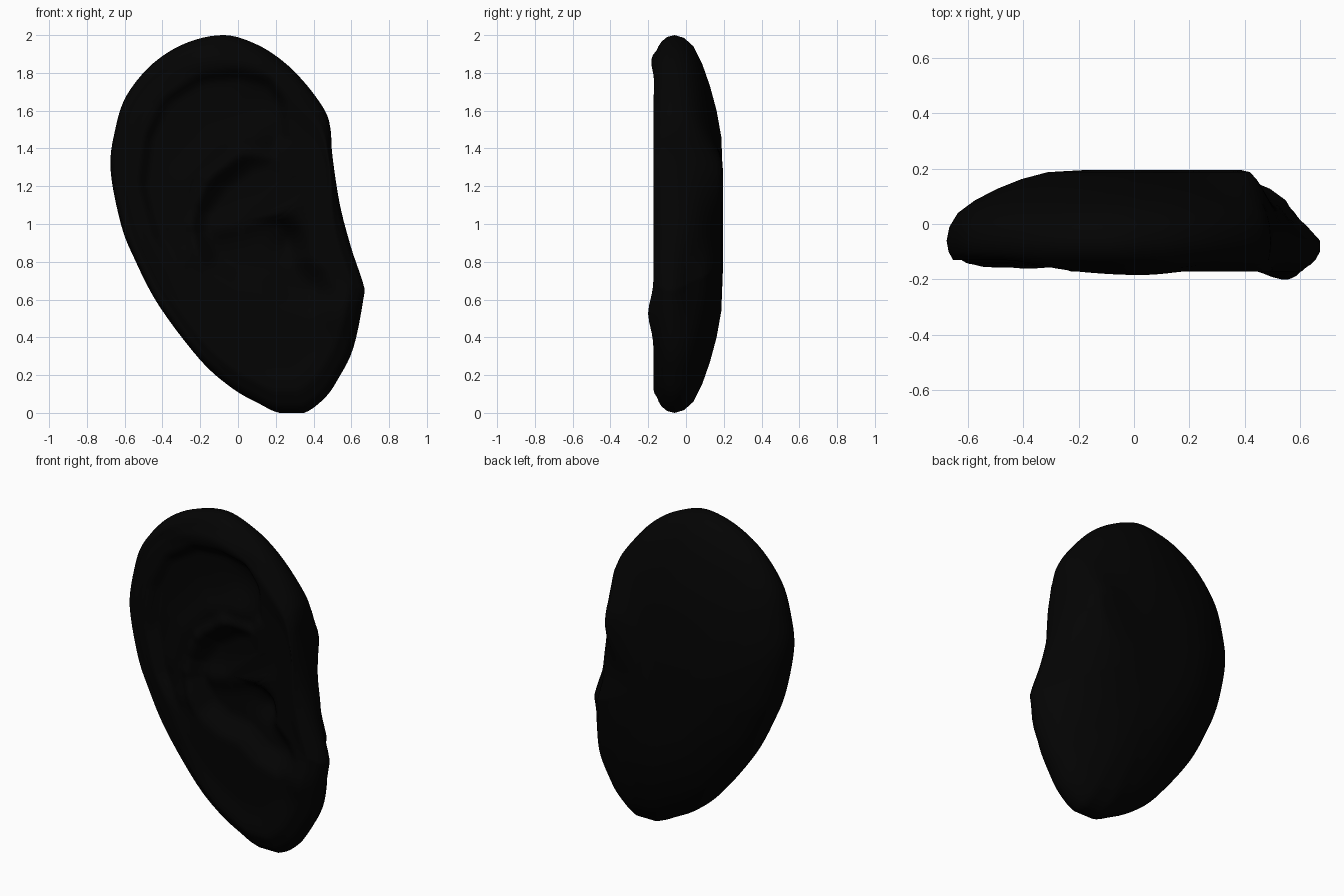
import bpy, bmesh, math
from mathutils import Vector
from mathutils.geometry import intersect_point_line, interpolate_bezier

cube = bpy.data.objects.get("Cube")
if cube:
    bpy.data.objects.remove(cube, do_unlink=True)

# Silhouette, fold edges and ridge lines, all as (x, z)
OUTLINE = [(-.07, 2), (.1, 1.95), (.24, 1.86), (.36, 1.74), (.46, 1.6), (.49, 1.5),
           (.5, 1.36), (.54, 1.1), (.6, .88), (.67, .68), (.67, .6), (.61, .34),
           (.53, .18), (.46, .08), (.35, 0), (.22, 0), (.11, .05), (-.03, .13),
           (-.2, .28), (-.42, .57), (-.55, .82), (-.62, 1), (-.675, 1.29),
           (-.65, 1.5), (-.59, 1.68), (-.45, 1.85), (-.27, 1.96)]
HELIX_EDGE = [(-.25, .6), (-.44, .92), (-.52, 1.2), (-.49, 1.46), (-.4, 1.66),
              (-.2, 1.79), (0, 1.81), (.17, 1.77), (.25, 1.65), (.27, 1.45),
              (.2, 1.36), (0, 1.38), (-.17, 1.24), (-.25, 1), (-.2, .75)]
CONCHA_EDGE = [(.22, 1.4), (.05, 1.36), (-.12, 1.25), (-.23, 1.08), (-.24, .95),
               (-.16, .77), (-.02, .69), (.12, .67), (.24, .58), (.38, .54),
               (.5, .62), (.45, .73), (.36, .82), (.34, .97), (.27, 1.06), (.27, 1.25)]
ANTIHELIX = [(-.27, .85), (-.32, 1.02), (-.26, 1.23), (-.1, 1.4), (.08, 1.45)]
CRUS = [(.24, 1.08), (.12, 1.04), (.0, 1), (-.1, .98)]


def smooth(t):
    t = max(0, min(1, t))
    return t * t * (3 - 2 * t)


def distance(p, line, closed=False):
    """Shortest distance from p to a polyline."""
    ends = line[1:] + line[:1] if closed else line[1:]
    best = 9
    for a, b in zip(line, ends):
        a, b = Vector(a), Vector(b)
        t = intersect_point_line(p, a, b)[1]
        best = min(best, (p - a.lerp(b, max(0, min(1, t)))).length)
    return best


def inside_depth(p, poly):
    """Distance to the edge, positive within the polygon."""
    inside = False
    for (ax, az), (bx, bz) in zip(poly, poly[1:] + poly[:1]):
        if (az > p.y) != (bz > p.y) and p.x < ax + (p.y - az) * (bx - ax) / (bz - az):
            inside = not inside
    d = distance(p, poly, True)
    return d if inside else -d


def bump(d, width):
    return math.exp(-(d / width) ** 2)


def relief(p):
    """How far the front surface sinks (+y) at p."""
    sink = .045 * smooth((inside_depth(p, HELIX_EDGE) + .02) / .07) * smooth((p.y - .6) / .35)
    # The bowl rises gently towards the root of the rim
    bowl = .08 * smooth((inside_depth(p, CONCHA_EDGE) + .04) / .14)
    sink += bowl * (1 - .8 * smooth((p.x + .05) / .35) * smooth((p.y - .98) / .12))
    sink -= .035 * bump(distance(p, ANTIHELIX), .09)
    sink -= .03 * bump(distance(p, CRUS), .07)
    sink += .04 * bump((p - Vector((.27, .89))).length, .08)    # ear canal
    sink += .015 * bump((p - Vector((.12, 1.64))).length, .11)  # upper hollow
    sink -= .012 * bump(p.y - 1.86, .06)                        # rolled top of the rim
    sink = max(sink, -.015)
    return sink - .03 * bump((p - Vector((.53, .53))).length, .1)   # front flap


def ring_point(q, s, y):
    """Outline point q drawn in to scale s: a steep wall at the root, a thin flap below."""
    side = smooth(q.x / .3)
    root = side * bump(q.y - 1.32, .27)
    flap = side * bump(q.y - .68, .22)
    s = 1 - (1 - s) * (1 - .68 * root)
    s -= .1 * flap * bump(y - .03, .06)
    return centre + (q - centre) * s


def front_depth(q, p, s):
    """Extra depth on the front: the folds, and a rounder edge along the left of the sheet."""
    rounding = .028 * smooth(-q.x / .5) * bump(s - .88, .08)
    return relief(p) * smooth((1 - s) / .06) + rounding


# Rings from the middle of the back, round the rim, to the middle of the front
FRONT_STEPS = 44
rings = [(.25, .195), (.46, .187), (.6, .162), (.73, .127), (.85, .085),
         (.94, .04), (.985, -.01), (1, -.06), (.99, -.1), (.965, -.13)]
back_count = len(rings)
for i in range(FRONT_STEPS):
    s = .94 * (1 - i / FRONT_STEPS)
    y = -.145 - .027 * smooth((.94 - s) / .06) + .015 * smooth((.87 - s) / .15)
    rings.append((s, y))

# Rounded outline through the silhouette points
centre = Vector((0, 1))
points = [Vector(p) for p in OUTLINE]
total = len(points)
loop = []
for i in range(total):
    before, a, b, after = (points[(i + k) % total] for k in (-1, 0, 1, 2))
    curve = interpolate_bezier(a, a + (b - before) / 6, b - (after - a) / 6, b, 6)
    loop += [Vector((p.x, max(0, min(2, p.y)))) for p in curve[:-1]]

bm = bmesh.new()
levels = []
for n, (s, y) in enumerate(rings):
    level = []
    for q in loop:
        p = ring_point(q, s, y)
        depth = y + (front_depth(q, p, s) if n >= back_count else 0)
        level.append(bm.verts.new((p.x, depth, p.y)))
    levels.append(level)
count = len(loop)
for low, high in zip(levels, levels[1:]):
    for i in range(count):
        j = (i + 1) % count
        bm.faces.new((low[i], low[j], high[j], high[i]))

# Close the back flat and gather the innermost front ring to one point
bm.faces.new(levels[0])
bmesh.ops.pointmerge(bm, verts=levels[-1],
                     merge_co=sum((v.co for v in levels[-1]), Vector((0, 0, 0))) / count)
bmesh.ops.recalc_face_normals(bm, faces=bm.faces)
for face in bm.faces:
    face.smooth = True

mesh = bpy.data.meshes.new("ear")
bm.to_mesh(mesh)
bm.free()
ear = bpy.data.objects.new("ear", mesh)
bpy.context.collection.objects.link(ear)

# One near-black colour
black = bpy.data.materials.new("soft black")
black.use_nodes = True
colour = (.001, .001, .001, 1)
black.diffuse_color = colour
black.node_tree.nodes["Principled BSDF"].inputs["Base Color"].default_value = colour
mesh.materials.append(black)
